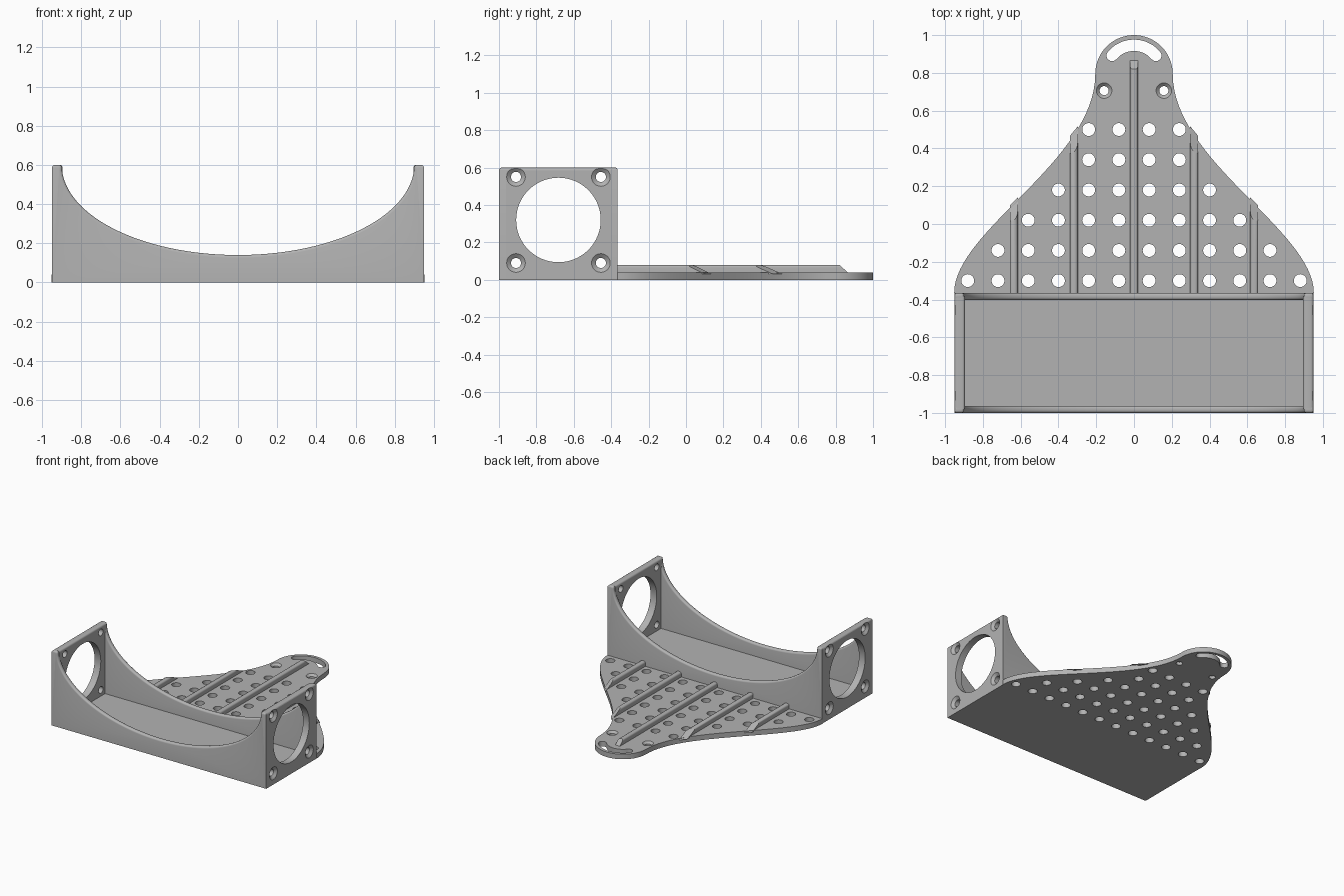
import bpy, bmesh
from math import pi, cos, sin, radians
from mathutils import Matrix, Vector

if "Cube" in bpy.data.objects:
    bpy.data.objects.remove(bpy.data.objects["Cube"])

grey = bpy.data.materials.new("plain_grey")
grey.use_nodes = True
grey.diffuse_color = (0.45, 0.45, 0.45, 1)
grey.node_tree.nodes["Principled BSDF"].inputs["Base Color"].default_value = grey.diffuse_color

# Shared dimensions
HALF, INNER, FRONT, BACK, TOP, FLOOR = 0.95, 0.895, -1.0, -0.365, 0.6, 0.04
WALL = 0.037
TIP_Y, TIP_R = 0.795, 0.205


def prism(bm, points, lo, hi, place):
    """Extrude a 2D outline from lo to hi; place maps (u, v, depth) to a position."""
    rings = [[bm.verts.new(place(u, v, d)) for u, v in points] for d in (lo, hi)]
    bm.faces.new(rings[0])
    bm.faces.new(rings[1])
    bridge(bm, *rings)


def bridge(bm, a, b):
    for i in range(len(a)):
        j = (i + 1) % len(a)
        bm.faces.new((a[i], a[j], b[j], b[i]))


def drill(bm, matrix, profile, sides=32):
    """Round cutter from (radius, depth) steps along local z."""
    rings = []
    for r, z in profile:
        rings.append([bm.verts.new(matrix @ Vector((r * cos(2 * pi * i / sides),
                      r * sin(2 * pi * i / sides), z))) for i in range(sides)])
    bm.faces.new(rings[0])
    bm.faces.new(rings[-1])
    for a, b in zip(rings, rings[1:]):
        bridge(bm, a, b)


def screw_profile(r, head, sink):
    return [(r, -0.1), (r, -sink), (head, 0), (head, 0.05)]


def finish(bm, name):
    bmesh.ops.recalc_face_normals(bm, faces=bm.faces)
    mesh = bpy.data.meshes.new(name)
    bm.to_mesh(mesh)
    bm.free()
    obj = bpy.data.objects.new(name, mesh)
    bpy.context.collection.objects.link(obj)
    mesh.materials.append(grey)
    return obj


def cut(obj, cutter_bm):
    """Subtract the cutter for good and remove it."""
    cutter = finish(cutter_bm, "cutter")
    cutter.hide_render = True
    mod = obj.modifiers.new("holes", 'BOOLEAN')
    mod.operation, mod.solver, mod.object = 'DIFFERENCE', 'EXACT', cutter
    bpy.context.view_layer.update()
    graph = bpy.context.evaluated_depsgraph_get()
    mesh = bpy.data.meshes.new_from_object(obj.evaluated_get(graph))
    obj.modifiers.clear()
    obj.data = mesh
    bpy.data.objects.remove(cutter)


def round_edges(bm, rule, size):
    bmesh.ops.recalc_face_normals(bm, faces=bm.faces)
    edges = [e for e in bm.edges if e.calc_face_angle(0) > radians(40) and rule(e)]
    bmesh.ops.bevel(bm, geom=edges, offset=size, segments=4, profile=0.5, affect='EDGES')


def box(bm, x, y, z):
    prism(bm, [(x[0], y[0]), (x[1], y[0]), (x[1], y[1]), (x[0], y[1])], *z, Vector_xy)


def Vector_xy(u, v, d):
    return (u, v, d)


parts = []

# Front and back walls with a scooped elliptical rim
scoop = [(0.9 * cos(pi * i / 56), TOP - 0.46 * sin(pi * i / 56)) for i in range(57)]
wall_outline = [(-HALF, 0), (HALF, 0), (HALF, TOP)] + scoop + [(-HALF, TOP)]
for name, y in (("front_wall", FRONT), ("back_wall", BACK - WALL)):
    bm = bmesh.new()
    prism(bm, wall_outline, y, y + WALL, lambda u, v, d: (u, d, v))
    round_edges(bm, lambda e: all(v.co.z > 0.13 for v in e.verts), 0.014)
    parts.append(finish(bm, name))

# Side walls with a large round opening and four countersunk screw holes
for side, name in ((1, "left_wall"), (-1, "right_wall")):
    bm = bmesh.new()
    box(bm, sorted((side * INNER, side * HALF)), (FRONT + 0.02, BACK - 0.02), (0, TOP))
    round_edges(bm, lambda e: all(v.co.z > 0.5 for v in e.verts)
                and abs(e.verts[0].co.y - e.verts[1].co.y) > 0.1, 0.014)
    wall = finish(bm, name)
    holes = bmesh.new()
    turn = Matrix.Rotation(side * pi / 2, 4, 'Y')
    drill(holes, Matrix.Translation((side * HALF, -0.682, 0.32)) @ turn,
          [(0.226, -0.1), (0.226, 0.05)], 64)
    for y in (-0.909, -0.455):
        for z in (0.09, 0.55):
            drill(holes, Matrix.Translation((side * HALF, y, z)) @ turn,
                  screw_profile(0.027, 0.05, 0.018))
    cut(wall, holes)
    parts.append(wall)

# Tray floor
bm = bmesh.new()
box(bm, (-HALF + 0.02, HALF - 0.02), (FRONT + 0.02, BACK - 0.02), (0, FLOOR))
parts.append(finish(bm, "tray_floor"))

# Bell-shaped tail plate
handles = [Vector(p) for p in ((0.952, -0.365), (0.952, -0.035), (TIP_R, 0.335), (TIP_R, TIP_Y))]
flank = []
for i in range(33):
    t = i / 32
    s = 1 - t
    p = (s**3 * handles[0] + 3 * s * s * t * handles[1]
         + 3 * s * t * t * handles[2] + t**3 * handles[3])
    flank.append((p.x, p.y))
tip = [(TIP_R * cos(pi * i / 32), TIP_Y + TIP_R * sin(pi * i / 32)) for i in range(1, 32)]
outline = ([(0.94, BACK - 0.02)] + flank + tip
           + [(-x, y) for x, y in reversed(flank)] + [(-0.94, BACK - 0.02)])
bm = bmesh.new()
prism(bm, outline, 0, FLOOR, Vector_xy)
plate = finish(bm, "tail_plate")

# Vent holes, more pairs in the wider rows
holes = bmesh.new()
for row, pairs in enumerate((6, 5, 4, 3, 2, 2)):
    for i in range(pairs):
        for side in (-1, 1):
            spot = (side * (0.08 + 0.16 * i), -0.3 + 0.16 * row, 0)
            drill(holes, Matrix.Translation(spot), [(0.034, -0.1), (0.034, 0.1)])

# Countersunk tail screws
for side in (-1, 1):
    drill(holes, Matrix.Translation((side * 0.158, 0.706, FLOOR)),
          screw_profile(0.024, 0.041, 0.016))

# Curved slot near the tip
slot = []
start, end = radians(40), radians(140)
for r, a, b in ((0.181, start, end), (0.121, end, start)):
    for i in range(25):
        ang = a + (b - a) * i / 24
        slot.append((r * cos(ang), TIP_Y + r * sin(ang)))
    for i in range(1, 8):
        sweep = b + pi * i / 8 + (0 if r > 0.15 else pi)
        slot.append((0.151 * cos(b) + 0.03 * cos(sweep),
                     TIP_Y + 0.151 * sin(b) + 0.03 * sin(sweep)))
prism(holes, slot, -0.1, 0.1, Vector_xy)
cut(plate, holes)
parts.append(plate)


# Stiffening ribs with rounded tops and sloped ends that follow the plate edge
def rib(name, x0, reach, run, skew):
    w, r, top = 0.021, 0.015, 0.08
    arc = [pi / 2 * i / 4 for i in range(5)]
    right = [(w - r + r * cos(a), top - r + r * sin(a)) for a in arc]
    section = [(w, 0.03)] + right + [(-u, v) for u, v in reversed(right)] + [(-w, 0.03)]
    bm = bmesh.new()

    def place(u, v, d):
        if d == 0:
            return (x0 + u, BACK - 0.02, v)
        outward = u if x0 >= 0 else -u
        return (x0 + u, reach - skew * outward - run * (v - FLOOR) / FLOOR, v)

    prism(bm, section, 0, 1, place)
    parts.append(finish(bm, name))


rib("middle_rib", 0, 0.865, 0.045, 0)
for side, word in ((1, "left"), (-1, "right")):
    rib(word + "_inner_rib", side * 0.318, 0.47, 0.09, 1.2)
    rib(word + "_outer_rib", side * 0.636, 0.1, 0.08, 0.95)

# Smooth the curved faces, keep hard edges
bpy.ops.object.select_all(action='DESELECT')
for obj in parts:
    obj.select_set(True)
bpy.context.view_layer.objects.active = parts[0]
bpy.ops.object.shade_smooth_by_angle(angle=radians(30))
